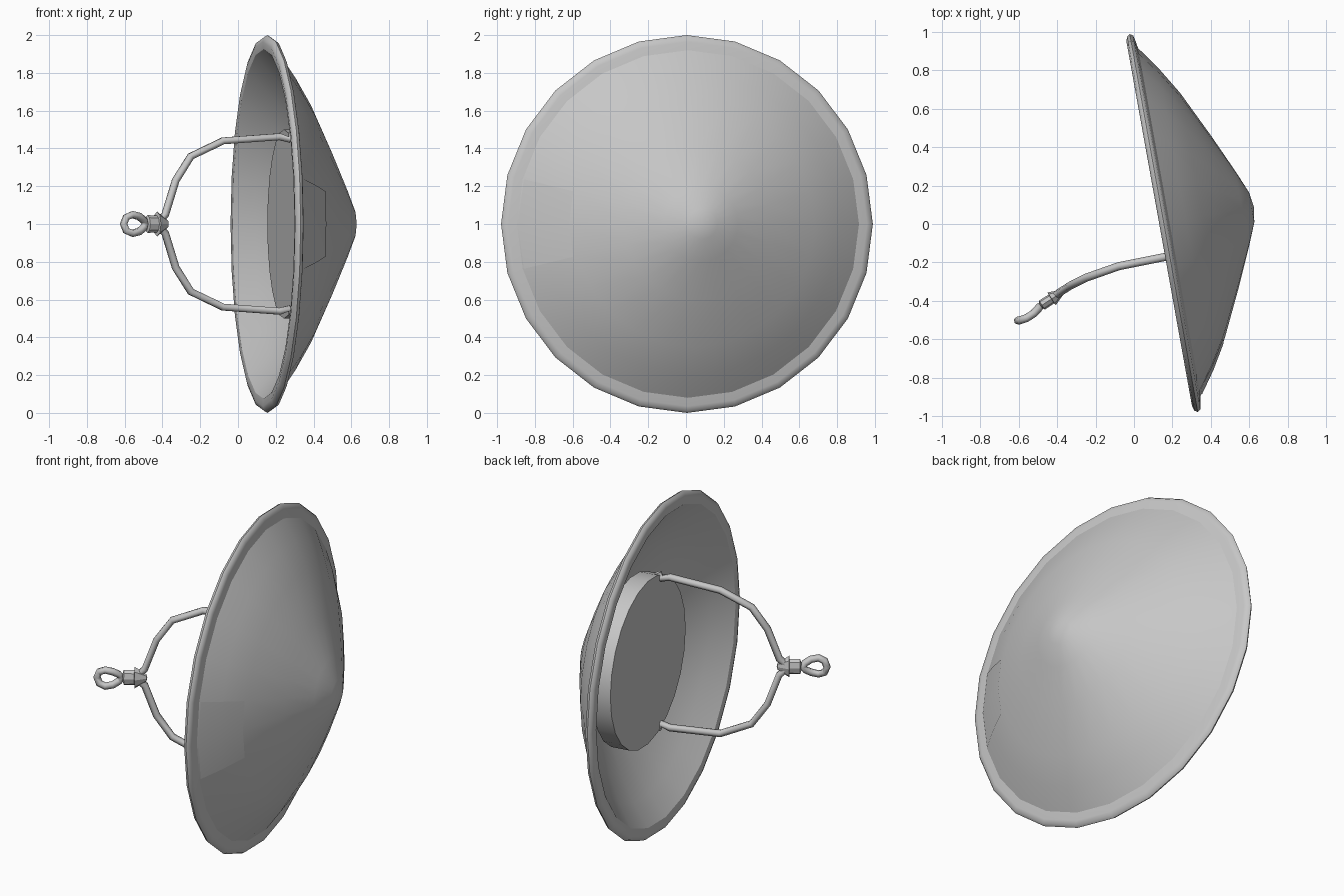
import bpy, bmesh, math
from mathutils import Matrix, Vector

cube = bpy.data.objects.get("Cube")
if cube:
    bpy.data.objects.remove(cube, do_unlink=True)

SIDES = 24

grey = bpy.data.materials.new("plain_grey")
grey.use_nodes = True
grey.diffuse_color = (0.57, 0.57, 0.57, 1)
grey.node_tree.nodes["Principled BSDF"].inputs["Base Color"].default_value = grey.diffuse_color


def frame(axis, origin):
    """Local z along a horizontal axis, local y up."""
    z = Vector(axis).normalized()
    y = Vector((0, 0, 1))
    m = Matrix((y.cross(z), y, z)).transposed().to_4x4()
    return Matrix.Translation(origin) @ m


def add_object(name, data, matrix=Matrix()):
    data.materials.append(grey)
    ob = bpy.data.objects.new(name, data)
    ob.matrix_world = matrix
    bpy.context.collection.objects.link(ob)


def lathe(name, profile, matrix, sides=SIDES, start=0, count=None, angle=35):
    """Turn (radius, height) points about local z, optionally for a few segments only."""
    bm = bmesh.new()
    count = count or sides
    verts = [bm.verts.new((r, 0, h)) for r, h in profile]
    edges = [bm.edges.new(pair) for pair in zip(verts, verts[1:])]
    step = math.tau / sides
    bmesh.ops.rotate(bm, verts=verts, cent=(0, 0, 0), matrix=Matrix.Rotation(start * step, 3, 'Z'))
    bmesh.ops.spin(bm, geom=verts + edges, cent=(0, 0, 0), axis=(0, 0, 1),
                   angle=count * step, steps=count)
    bmesh.ops.remove_doubles(bm, verts=bm.verts, dist=0.0005)
    bmesh.ops.recalc_face_normals(bm, faces=bm.faces)
    me = bpy.data.meshes.new(name)
    bm.to_mesh(me)
    bm.free()
    me.shade_smooth()
    me.set_sharp_from_angle(angle=math.radians(angle))
    add_object(name, me, matrix)


def tube(name, points, radius=0.021, cyclic=False):
    cu = bpy.data.curves.new(name, 'CURVE')
    cu.dimensions = '3D'
    cu.bevel_depth = radius
    cu.bevel_resolution = 1
    cu.use_fill_caps = True
    sp = cu.splines.new('POLY')
    sp.points.add(len(points) - 1)
    for p, co in zip(sp.points, points):
        p.co = (*co, 1)
    sp.use_cyclic_u = cyclic
    sp.use_smooth = True
    add_object(name, cu)


# Hat leaning on its edge: outer cone, inner lining and the band joining them
hat = frame((0.984, 0.177, 0), (0.155, 0.005, 1))
lathe("hat_cone", [(0.92, 0.03), (0.80, 0.115), (0.65, 0.205), (0.40, 0.325),
                   (0.20, 0.415), (0.08, 0.465), (0, 0.477)], hat)
lathe("hat_lining", [(0.925, -0.02), (0.80, 0.08), (0.65, 0.178), (0.40, 0.30),
                     (0.08, 0.44), (0, 0.45)], hat)
lathe("rim_band", [(0.925, -0.02), (0.965, -0.024), (0.99, -0.016), (1.0, 0),
                   (0.99, 0.016), (0.965, 0.022), (0.92, 0.03)], hat, angle=60)

# Thin patch over two panels beside the rim
lathe("rim_patch", [(0.915, 0.037), (0.80, 0.119), (0.67, 0.197)], hat, start=11, count=2)

# Head pad inside the cone
lathe("head_pad", [(0, 0.09), (0.5, 0.09), (0.5, 0.2), (0, 0.2)], hat)

# Chin cord: one arm above, one mirrored below, hooked into the pad edge
arm = [(0.29, -0.143, 0.48), (0.275, -0.147, 0.445), (0.22, -0.16, 0.462),
       (-0.08, -0.22, 0.44), (-0.25, -0.28, 0.358), (-0.33, -0.32, 0.23),
       (-0.385, -0.355, 0.05), (-0.42, -0.38, 0.01)]
for name, sign in (("upper_cord", 1), ("lower_cord", -1)):
    tube(name, [(x, y, 1 + sign * z) for x, y, z in arm])

# Flattened knot bead with a flared collar
pull = frame((-0.84, -0.54, 0), (-0.37, -0.352, 1))
lathe("knot_bead", [(0, 0), (0.022, 0.005), (0.066, 0.07), (0.045, 0.072),
                    (0.047, 0.13), (0, 0.145)],
      pull @ Matrix.Diagonal((0.6, 1, 1, 1)), sides=8)

# End loop, slightly bowed
loop = []
for i in range(10):
    a = math.tau * i / 10
    width = 0.047 * math.sin(a) * (1 - 0.35 * math.cos(a))
    bow = 0.015 * math.sin(a) ** 2
    loop.append(pull @ Vector((bow, width, 0.212 - 0.068 * math.cos(a))))
tube("end_loop", loop, cyclic=True)
